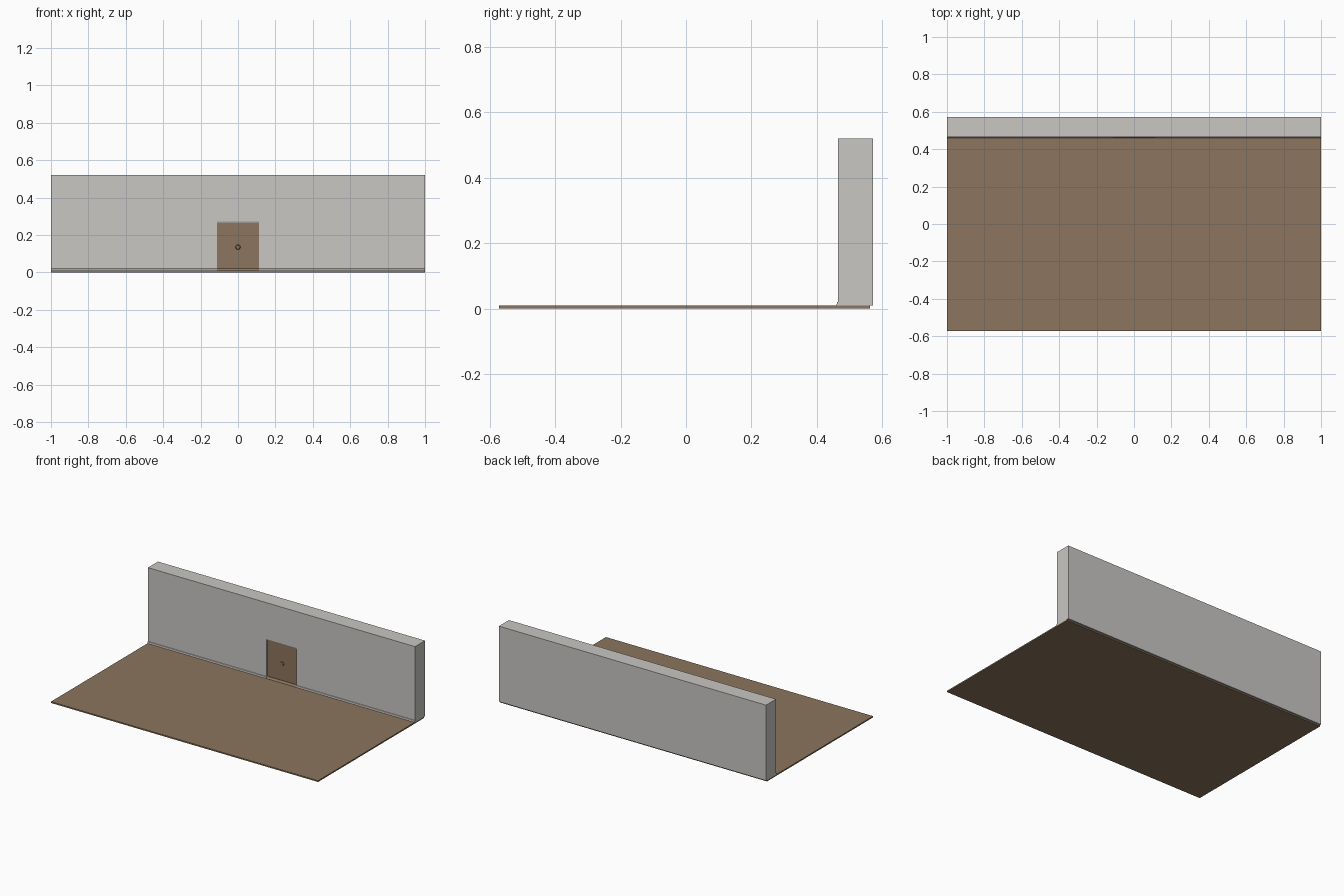
import bpy, bmesh, math
from mathutils import Matrix

if "Cube" in bpy.data.objects:
    bpy.data.objects.remove(bpy.data.objects["Cube"])


def material(name, rgb):
    m = bpy.data.materials.new(name)
    m.diffuse_color = (*rgb, 1)
    m.use_nodes = True
    m.node_tree.nodes["Principled BSDF"].inputs["Base Color"].default_value = m.diffuse_color
    return m


GREY = material("warm grey plaster", (0.578, 0.571, 0.546))
BROWN = material("brown wood", (0.262, 0.178, 0.112))


def finish(name, bm, mat):
    bmesh.ops.recalc_face_normals(bm, faces=bm.faces)
    me = bpy.data.meshes.new(name)
    bm.to_mesh(me)
    bm.free()
    me.materials.append(mat)
    ob = bpy.data.objects.new(name, me)
    bpy.context.collection.objects.link(ob)
    return ob


def prism(name, pts, mat, a, b, axis="x"):
    """Extrude a profile: (y, z) along x, or (x, z) along y."""
    bm = bmesh.new()
    def at(p, t):
        return (t, p[0], p[1]) if axis == "x" else (p[0], t, p[1])
    f = bm.faces.new([bm.verts.new(at(p, a)) for p in pts])
    ext = bmesh.ops.extrude_face_region(bm, geom=[f])
    vs = [v for v in ext["geom"] if isinstance(v, bmesh.types.BMVert)]
    d = (b - a, 0, 0) if axis == "x" else (0, b - a, 0)
    bmesh.ops.translate(bm, verts=vs, vec=d)
    return finish(name, bm, mat)


def rect(u0, u1, v0, v1):
    return [(u0, v0), (u1, v0), (u1, v1), (u0, v1)]


W = 0.112               # half width of doorway
F0, TOP = 0.009, 0.52   # floor top, wall top
FRONT, BACK = 0.465, 0.572
RECESS = 0.475          # door face

# floor
prism("floor", rect(-0.572, 0.562, 0, F0), BROWN, -1, 1)

# wall: solid rear slab plus a front layer with the doorway notch
prism("wall_rear", rect(RECESS, BACK, F0, TOP), GREY, -1, 1)
prism("wall_front", [(-1, F0), (-W, F0), (-W, 0.273), (W, 0.273), (W, F0),
                     (1, F0), (1, TOP), (-1, TOP)], GREY, FRONT, RECESS, "y")

# door panel and sloped threshold
prism("door", rect(RECESS - 0.002, RECESS, F0, 0.273), BROWN, -W, W)
prism("threshold", [(0.460, F0), (RECESS, F0), (RECESS, 0.021), (0.470, 0.021)],
      BROWN, -W, W)

# sloped lintel under the doorway head
prism("lintel", [(FRONT + 0.001, 0.273), (RECESS, 0.273), (RECESS, 0.264),
                 (0.470, 0.264)], GREY, -W, W)

# sloped skirting on both sides of the doorway
for side, a, b in (("left", -1, -W), ("right", W, 1)):
    prism("skirting_" + side, [(0.460, F0), (FRONT, F0), (FRONT, 0.021),
                               (0.462, 0.019)], GREY, a, b)

# small door knob
bm = bmesh.new()
bmesh.ops.create_cone(bm, cap_ends=True, segments=12, radius1=0.014,
                      radius2=0.010, depth=0.006,
                      matrix=Matrix.Translation((0, 0.4705, 0.135))
                      @ Matrix.Rotation(math.pi / 2, 4, "X"))
finish("door_knob", bm, BROWN)
